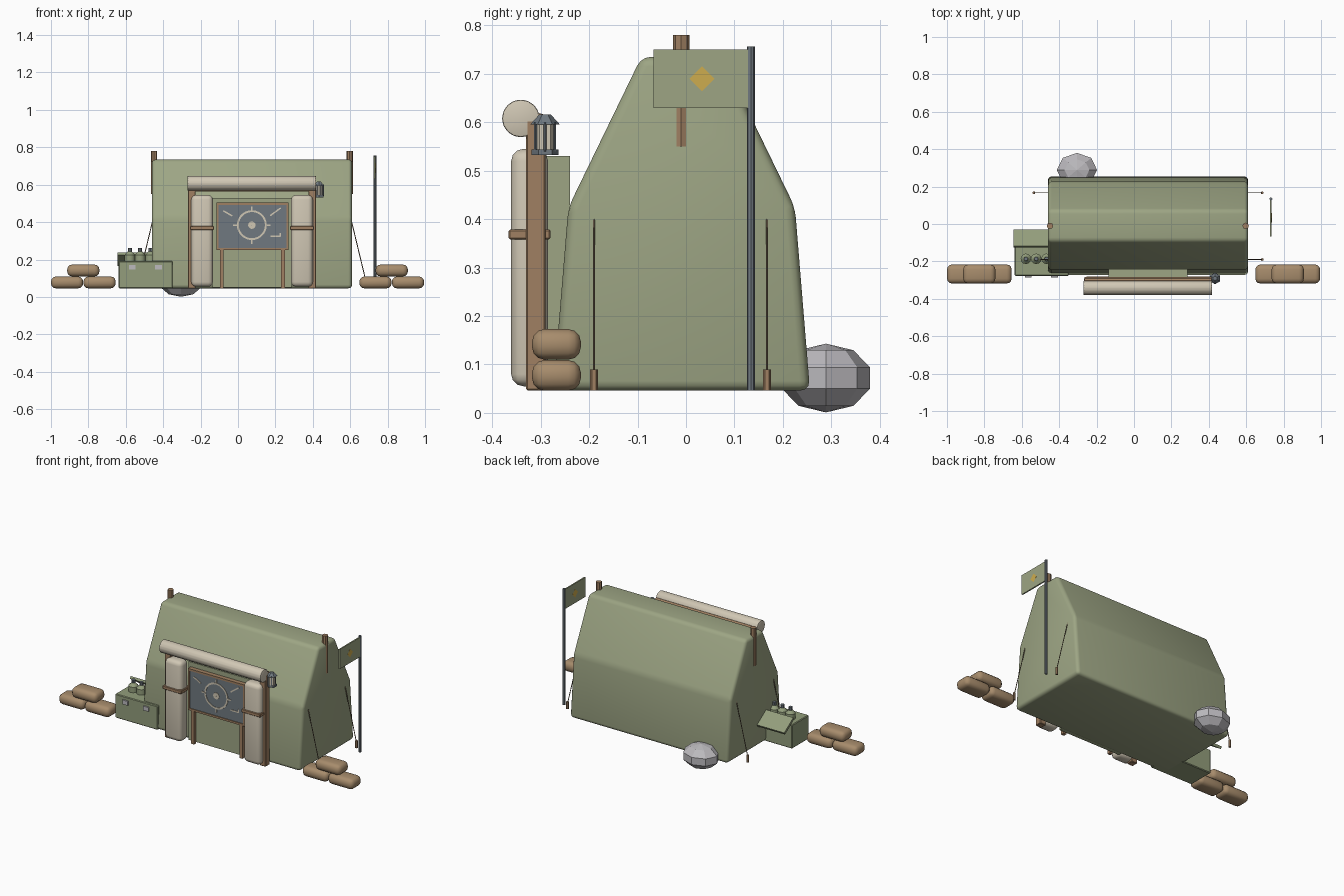
import bpy, bmesh, math
from mathutils import Vector, Matrix

if "Cube" in bpy.data.objects:
    bpy.data.objects.remove(bpy.data.objects["Cube"])


def mat(name, r, g, b):
    m = bpy.data.materials.new(name)
    lin = [((c / 255 + 0.055) / 1.055) ** 2.4 for c in (r, g, b)]
    m.diffuse_color = (*lin, 1)
    m.use_nodes = True
    m.node_tree.nodes["Principled BSDF"].inputs["Base Color"].default_value = m.diffuse_color
    return m


GREEN = mat("canvas_green", 157, 165, 132)
CRATE = mat("crate_green", 147, 158, 124)
WOOD = mat("wood_brown", 160, 128, 98)
SAND = mat("sack_tan", 167, 140, 108)
CREAM = mat("canvas_cream", 208, 199, 180)
SLATE = mat("slate_grey", 112, 121, 128)
STONE = mat("stone_grey", 188, 186, 190)
GOLD = mat("gold", 206, 172, 78)
ROPE = mat("rope_brown", 125, 108, 88)


def finish(name, bm, m, bevel=0, seg=2, smooth=True):
    bmesh.ops.recalc_face_normals(bm, faces=bm.faces)
    if bevel:
        bmesh.ops.bevel(bm, geom=bm.edges[:], offset=bevel, segments=seg,
                        profile=0.5, affect='EDGES', clamp_overlap=True)
    me = bpy.data.meshes.new(name)
    bm.to_mesh(me)
    bm.free()
    me.materials.append(m)
    ob = bpy.data.objects.new(name, me)
    bpy.context.collection.objects.link(ob)
    if smooth:
        bpy.context.view_layer.objects.active = ob
        bpy.ops.object.select_all(action='DESELECT')
        ob.select_set(True)
        bpy.ops.object.shade_smooth_by_angle(angle=math.radians(35))
    return ob


def box(name, m, x0, x1, y0, y1, z0, z1, bevel=0, seg=2, rot=None):
    bm = bmesh.new()
    bmesh.ops.create_cube(bm, size=1)
    bmesh.ops.scale(bm, vec=(x1 - x0, y1 - y0, z1 - z0), verts=bm.verts)
    if rot:
        bmesh.ops.rotate(bm, matrix=Matrix.Rotation(rot[0], 3, rot[1]), verts=bm.verts)
    bmesh.ops.translate(bm, vec=((x0 + x1) / 2, (y0 + y1) / 2, (z0 + z1) / 2), verts=bm.verts)
    return finish(name, bm, m, bevel, seg, bevel > 0)


def rod(name, m, a, b, r, n=12, r2=None, bevel=0, smooth=True):
    a, b = Vector(a), Vector(b)
    bm = bmesh.new()
    bmesh.ops.create_cone(bm, cap_ends=True, segments=n, radius1=r,
                          radius2=r if r2 is None else r2, depth=(b - a).length)
    q = (b - a).to_track_quat('Z', 'Y').to_matrix().to_4x4()
    bmesh.ops.transform(bm, matrix=Matrix.Translation((a + b) / 2) @ q, verts=bm.verts)
    return finish(name, bm, m, bevel, 2, smooth)


def prism(name, m, pts, x0, x1, bevel=0, seg=2):
    """Extrude a (y, z) outline along x."""
    bm = bmesh.new()
    f = bm.faces.new([bm.verts.new((x0, y, z)) for y, z in pts])
    ext = bmesh.ops.extrude_face_region(bm, geom=[f])['geom']
    bmesh.ops.translate(bm, vec=(x1 - x0, 0, 0),
                        verts=[v for v in ext if isinstance(v, bmesh.types.BMVert)])
    return finish(name, bm, m, bevel, seg, bevel > 0)


# Tent body and ridge poles
half = [(0.265, 0.046), (0.234, 0.424), (0.083, 0.735)]
outline = [(-0.009 + y, z) for y, z in half] + [(-0.009 - y, z) for y, z in reversed(half)]
prism("tent_body", GREEN, outline, -0.46, 0.61, 0.02, 3)
for x in (-0.449, 0.597):
    rod("ridge_pole", WOOD, (x, -0.01, 0.55), (x, -0.01, 0.78), 0.017, 8)

# Doorway: back panel, posts, lintel and rolled awning
box("door_panel", GREEN, -0.135, 0.285, -0.288, -0.24, 0.05, 0.53)
for x in (-0.247, 0.397):
    box("door_post", WOOD, x - 0.02, x + 0.02, -0.33, -0.29, 0.046, 0.605, 0.003, 1)
rod("door_lintel", WOOD, (-0.265, -0.303, 0.597), (0.415, -0.303, 0.597), 0.022, 10)
rod("rolled_awning", CREAM, (-0.27, -0.341, 0.608), (0.417, -0.341, 0.608), 0.039, 16, bevel=0.004)
box("awning_underside", WOOD, -0.265, 0.415, -0.33, -0.30, 0.565, 0.59)

# Tied door flaps
for x in (-0.192, 0.342):
    box("door_flap", CREAM, x - 0.058, x + 0.058, -0.361, -0.285, 0.055, 0.545, 0.025, 3)
    box("flap_tie", WOOD, x - 0.064, x + 0.064, -0.366, -0.28, 0.358, 0.379, 0.003, 1)

# Map board on legs
BY = -0.315
box("map_board", SLATE, -0.105, 0.258, BY, BY + 0.02, 0.262, 0.497)
for z in (0.256, 0.498):
    box("board_rail", WOOD, -0.116, 0.27, BY - 0.005, BY + 0.022, z - 0.006, z + 0.006)
for x in (-0.11, 0.264):
    box("board_stile", WOOD, x - 0.006, x + 0.006, BY - 0.005, BY + 0.022, 0.25, 0.504)
for x in (-0.087, 0.24):
    box("board_leg", WOOD, x - 0.01, x + 0.01, BY, BY + 0.02, 0.046, 0.256)

# Chart markings
CX, CZ = 0.074, 0.384


def ring(name, r0, r1, n=28):
    bm = bmesh.new()
    rows = []
    for i in range(n):
        t = 2 * math.pi * i / n
        rows.append([bm.verts.new((CX + r * math.cos(t), y, CZ + r * math.sin(t)))
                     for r, y in ((r0, BY), (r0, BY - 0.003), (r1, BY - 0.003), (r1, BY))])
    for i in range(n):
        a, b = rows[i], rows[(i + 1) % n]
        for k in range(4):
            bm.faces.new((a[k], a[(k + 1) % 4], b[(k + 1) % 4], b[k]))
    finish(name, bm, CREAM, smooth=False)


ring("chart_circle", 0.07, 0.08)
ring("chart_centre", 0.002, 0.02, 14)


def dash(x, z, length, ang):
    box("chart_dash", CREAM, x - length / 2, x + length / 2, BY - 0.003, BY,
        z - 0.004, z + 0.004, rot=(math.radians(ang), 'Y'))


for i in range(4):
    t = i * math.pi / 2
    dash(CX + 0.09 * math.cos(t), CZ + 0.09 * math.sin(t), 0.02, i * 90)
for d in ((-0.055, 0.447, 0.055, 30), (0.2, 0.455, 0.07, -36), (0.2, 0.324, 0.055, 0),
          (0.225, 0.332, 0.02, 90)):
    dash(*d)

# Hanging lantern
LX, LY = 0.433, -0.291
rod("lantern_base", SLATE, (LX, LY, 0.532), (LX, LY, 0.544), 0.028, 6, smooth=False)
rod("lantern_glass", CREAM, (LX, LY, 0.544), (LX, LY, 0.597), 0.022, 6, smooth=False)
for i in range(6):
    t = i * math.pi / 3
    px, py = LX + 0.023 * math.cos(t), LY + 0.023 * math.sin(t)
    rod("lantern_bar", SLATE, (px, py, 0.54), (px, py, 0.6), 0.003, 4)
rod("lantern_roof", SLATE, (LX, LY, 0.595), (LX, LY, 0.616), 0.031, 6, 0.012, smooth=False)

# Supply crate with open lid, latches and bottles
box("supply_crate", CRATE, -0.638, -0.35, -0.277, -0.115, 0.046, 0.192, 0.004, 1)
lid = [(-0.118, 0.238), (-0.03, 0.178), (-0.038, 0.165), (-0.126, 0.225)]
prism("crate_lid", CRATE, lid, -0.644, -0.35)
for x in (-0.566, -0.425):
    box("crate_latch", STONE, x - 0.018, x + 0.018, -0.285, -0.276, 0.146, 0.172)
for x in (-0.578, -0.523, -0.468):
    y = -0.186
    rod("bottle_body", CRATE, (x, y, 0.18), (x, y, 0.225), 0.028, 12)
    rod("bottle_shoulder", CRATE, (x, y, 0.225), (x, y, 0.243), 0.028, 12, 0.011)
    rod("bottle_cap", SLATE, (x, y, 0.243), (x, y, 0.262), 0.011, 8)

# Sandbag stacks on both sides
for cx in (-0.827, 0.822):
    for dx, z in ((-0.087, 0.046), (0.087, 0.046), (0.0, 0.11)):
        box("sandbag", SAND, cx + dx - 0.086, cx + dx + 0.086, -0.318, -0.217, z, z + 0.063, 0.026, 3)

# Guy ropes and stakes
for side, wall, foot in ((-1, -0.458, -0.535), (1, 0.608, 0.685)):
    for y in (-0.19, 0.167):
        rod("guy_rope", ROPE, (wall, y, 0.40), (foot, y, 0.08), 0.0025, 6)
        rod("tent_stake", WOOD, (foot, y, 0.046), (foot, y, 0.09), 0.008, 6)

# Flagpole, flag and diamond patch on both faces
FX = 0.732
rod("flagpole", SLATE, (FX, 0.134, 0.046), (FX, 0.134, 0.757), 0.008, 8)
box("flag", GREEN, FX - 0.004, FX + 0.004, -0.067, 0.13, 0.63, 0.75)
prism("flag_diamond", GOLD, [(0.033 - 0.026, 0.69), (0.033, 0.69 - 0.026),
                             (0.033 + 0.026, 0.69), (0.033, 0.69 + 0.026)], FX - 0.0048, FX + 0.0048)

# Boulder behind the tent
bm = bmesh.new()
bmesh.ops.create_uvsphere(bm, u_segments=8, v_segments=5, radius=1)
bmesh.ops.scale(bm, vec=(0.113, 0.096, 0.071), verts=bm.verts)
bmesh.ops.translate(bm, vec=(-0.305, 0.289, 0.072), verts=bm.verts)
finish("boulder", bm, STONE, smooth=False)
